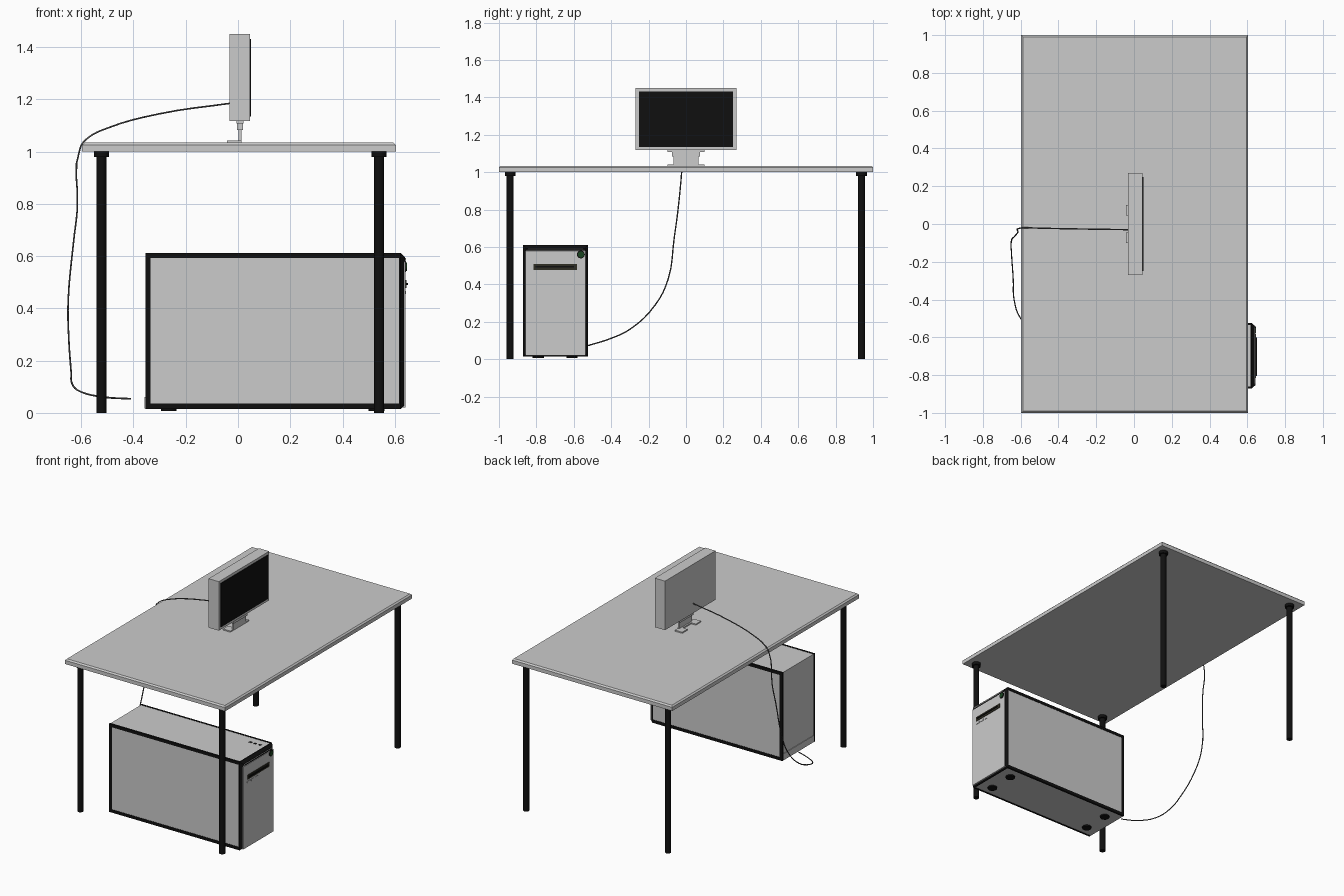
import bpy, bmesh
from mathutils import Matrix

if "Cube" in bpy.data.objects:
    bpy.data.objects.remove(bpy.data.objects["Cube"])


def material(name, rgb):
    m = bpy.data.materials.new(name)
    m.diffuse_color = (*rgb, 1)
    m.use_nodes = True
    m.node_tree.nodes["Principled BSDF"].inputs["Base Color"].default_value = m.diffuse_color
    return m


BLACK = material("black", (0.005, 0.005, 0.005))
OLIVE = material("dark_olive", (0.03, 0.028, 0.018))
GREEN = material("green", (0.01, 0.06, 0.015))
CABLE = material("cable_grey", (0.08, 0.08, 0.08))


def finish(name, bm, mat=None):
    me = bpy.data.meshes.new(name)
    bmesh.ops.recalc_face_normals(bm, faces=bm.faces)
    bm.to_mesh(me)
    bm.free()
    ob = bpy.data.objects.new(name, me)
    bpy.context.collection.objects.link(ob)
    if mat:
        me.materials.append(mat)
    return ob


def box(name, x, y, z, mat=None, bevel=0, pick=None):
    """Box from (min, max) ranges; edges accepted by pick are chamfered."""
    bm = bmesh.new()
    bmesh.ops.create_cube(bm, size=1)
    for v in bm.verts:
        v.co = [r[0] if c < 0 else r[1] for r, c in zip((x, y, z), v.co)]
    if bevel:
        edges = [e for e in bm.edges if all(pick(v.co) for v in e.verts)]
        bmesh.ops.bevel(bm, geom=edges, offset=bevel, segments=1, affect='EDGES')
    return finish(name, bm, mat)


def cylinder(name, centre, radius, depth, mat, axis='Z', sides=20):
    bm = bmesh.new()
    rot = Matrix.Rotation(1.5707963, 4, 'Y') if axis == 'X' else Matrix()
    bmesh.ops.create_cone(bm, cap_ends=True, segments=sides, radius1=radius, radius2=radius,
                          depth=depth, matrix=Matrix.Translation(centre) @ rot)
    ob = finish(name, bm, mat)
    bpy.context.view_layer.objects.active = ob
    ob.select_set(True)
    bpy.ops.object.shade_smooth_by_angle()
    ob.select_set(False)
    return ob


# Table: slab with softened top rim, four round legs with mounting flanges
box("table_top", (-0.597, 0.604), (-1, 1), (1.0, 1.034), None, 0.009, lambda c: c.z > 1.02)
for xn, x in (("back", -0.523), ("front", 0.54)):
    for yn, y in (("left", -0.94), ("right", 0.938)):
        cylinder(f"{xn}_{yn}_leg", (x, y, 0.495), 0.019, 0.99, BLACK)
        cylinder(f"{xn}_{yn}_leg_flange", (x, y, 0.99), 0.029, 0.02, BLACK)

# Monitor: casing, screen and stepped stand with two feet
box("monitor_casing", (-0.032, 0.045), (-0.27, 0.27), (1.118, 1.45))
box("monitor_screen", (0.04, 0.049), (-0.25, 0.25), (1.135, 1.432), BLACK)
box("stand_collar", (-0.006, 0.022), (-0.1, 0.1), (1.108, 1.12))
box("stand_hinge", (-0.003, 0.019), (-0.075, 0.075), (1.083, 1.108))
box("stand_neck", (0.002, 0.013), (-0.068, 0.068), (1.034, 1.085))
box("stand_bridge", (-0.008, 0.013), (-0.1, 0.1), (1.033, 1.042))
for name, y in (("left", (-0.1, -0.045)), ("right", (0.045, 0.1))):
    box(f"stand_{name}_foot", (-0.042, 0.0), y, (1.033, 1.042))

# Computer tower: grey core, side panels in black frames
box("tower_body", (-0.353, 0.617), (-0.862, -0.534), (0.016, 0.61))
for name, y, skin in (("left", (-0.872, -0.86), (-0.87, -0.86)),
                      ("right", (-0.536, -0.524), (-0.536, -0.526))):
    box(f"tower_{name}_panel", (-0.336, 0.616), skin, (0.034, 0.594))
    box(f"{name}_frame_top", (-0.355, 0.618), y, (0.592, 0.612), BLACK)
    box(f"{name}_frame_bottom", (-0.355, 0.618), y, (0.014, 0.035), BLACK)
    box(f"{name}_frame_back", (-0.355, -0.335), y, (0.035, 0.592), BLACK)
box("tower_back_strip", (-0.357, -0.353), (-0.86, -0.536), (0.016, 0.06))

# Chamfered front bezel with grey face plate
box("tower_front_bezel", (0.616, 0.639), (-0.872, -0.524), (0.014, 0.612), BLACK,
    0.017, lambda c: c.x > 0.63)
box("tower_front_plate", (0.63, 0.641), (-0.858, -0.538), (0.02, 0.592), None,
    0.014, lambda c: c.z > 0.5)

# Drive slot, small buttons and power button
box("drive_bay", (0.638, 0.645), (-0.815, -0.583), (0.478, 0.508), OLIVE)
box("drive_tray", (0.643, 0.65), (-0.805, -0.6), (0.49, 0.498), BLACK)
for i in range(3):
    y = -0.818 + i * 0.041
    box(f"front_button_{i + 1}", (0.638, 0.644), (y, y + 0.031), (0.455, 0.466))
cylinder("power_button_ring", (0.64, -0.562, 0.56), 0.021, 0.008, BLACK, 'X', 24)
cylinder("power_button", (0.642, -0.562, 0.56), 0.016, 0.008, GREEN, 'X', 24)
for i in range(3):
    x = 0.50 + i * 0.035
    box(f"top_port_{i + 1}", (x, x + 0.018), (-0.6, -0.585), (0.609, 0.612), BLACK)

# Tower feet
for xn, x in (("back", -0.265), ("front", 0.53)):
    for yn, y in (("left", -0.79), ("right", -0.61)):
        cylinder(f"tower_{xn}_{yn}_foot", (x, y, 0.013), 0.03, 0.012, BLACK)

# Cable from monitor over the table edge down behind the tower
path = [(-0.03, -0.03, 1.185), (-0.3, -0.026, 1.145), (-0.5, -0.022, 1.09), (-0.575, -0.02, 1.052),
        (-0.604, -0.022, 1.015), (-0.615, -0.045, 0.78), (-0.63, -0.063, 0.65),
        (-0.65, -0.095, 0.43), (-0.648, -0.165, 0.29), (-0.639, -0.3, 0.16),
        (-0.635, -0.4, 0.112), (-0.6, -0.5, 0.08), (-0.51, -0.575, 0.06), (-0.41, -0.62, 0.054)]
cu = bpy.data.curves.new("monitor_cable", 'CURVE')
cu.dimensions = '3D'
cu.bevel_depth, cu.bevel_resolution, cu.resolution_u = 0.0035, 1, 4
cu.use_fill_caps = True
sp = cu.splines.new('BEZIER')
sp.bezier_points.add(len(path) - 1)
for p, co in zip(sp.bezier_points, path):
    p.co = co
    p.handle_left_type = p.handle_right_type = 'AUTO'
cu.materials.append(CABLE)
cable = bpy.data.objects.new("monitor_cable", cu)
bpy.context.collection.objects.link(cable)
